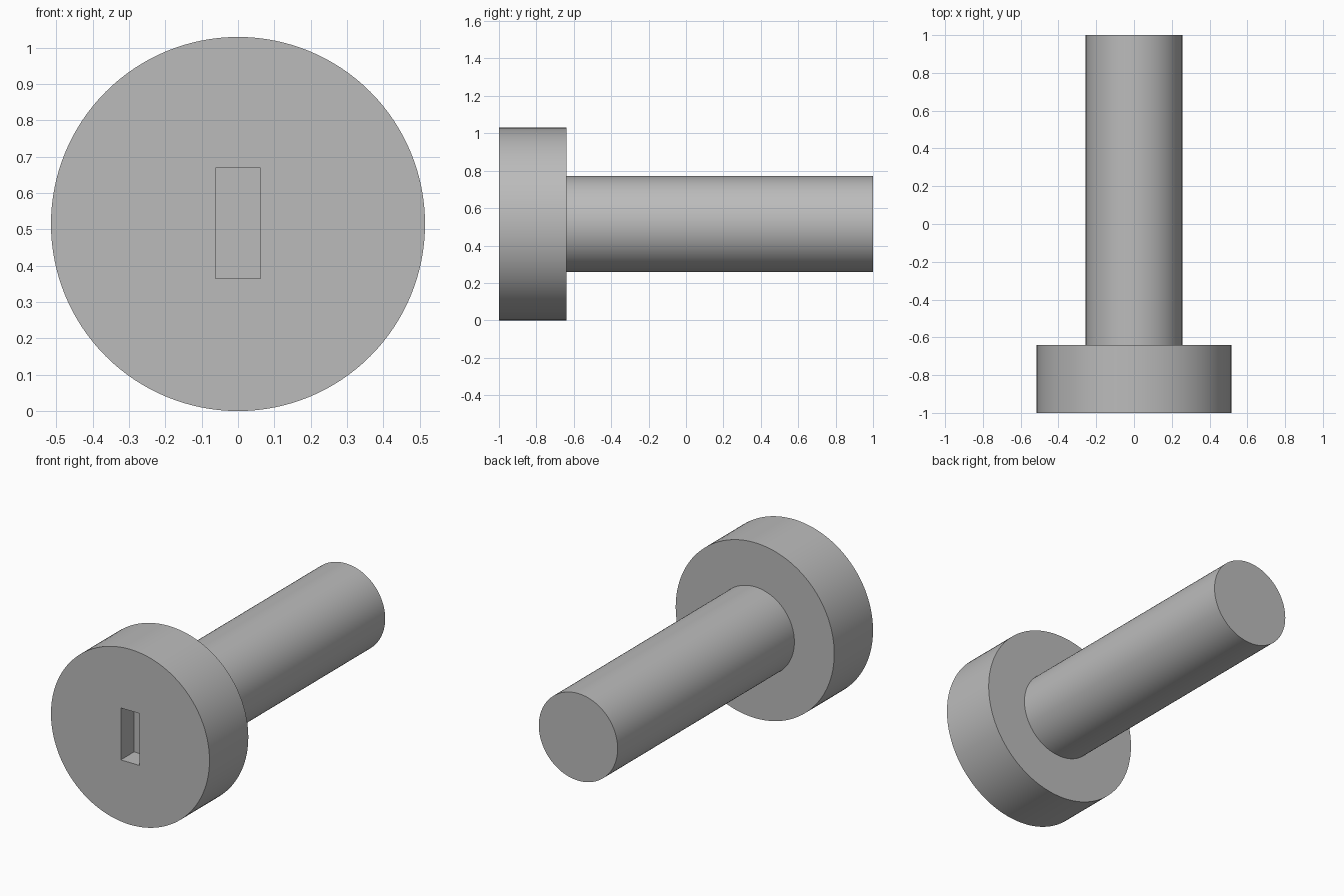
import bpy
import bmesh
from math import radians
from mathutils import Matrix, Vector

cube = bpy.data.objects.get("Cube")
if cube:
    bpy.data.objects.remove(cube, do_unlink=True)

SEGMENTS = 128
AXIS_Z = 0.515
HEAD_RADIUS, SHAFT_RADIUS = 0.515, 0.256
FRONT_Y, SHOULDER_Y, END_Y = -1.0, -0.64, 1.0
SLOT_WIDTH, SLOT_HEIGHT, SLOT_DEPTH = 0.123, 0.305, 0.123

grey = bpy.data.materials.new("plain grey")
grey.use_nodes = True
colour = (0.5, 0.5, 0.5, 1)
grey.diffuse_color = colour
grey.node_tree.nodes["Principled BSDF"].inputs["Base Color"].default_value = colour


def make_object(name, bm):
    bmesh.ops.recalc_face_normals(bm, faces=bm.faces)
    mesh = bpy.data.meshes.new(name)
    bm.to_mesh(mesh)
    bm.free()
    mesh.materials.append(grey)
    obj = bpy.data.objects.new(name, mesh)
    bpy.context.collection.objects.link(obj)
    return obj


# Headed pin: a disc extruded, inset to the shaft and extruded again
bm = bmesh.new()
turn = Matrix.Translation((0, FRONT_Y, AXIS_Z)) @ Matrix.Rotation(radians(90), 4, "X")
bmesh.ops.create_circle(bm, cap_ends=True, radius=HEAD_RADIUS, segments=SEGMENTS, matrix=turn)
front = bm.faces[:]


def extrude(faces, length, keep):
    result = bmesh.ops.extrude_face_region(bm, geom=faces, use_keep_orig=keep)["geom"]
    verts = [g for g in result if isinstance(g, bmesh.types.BMVert)]
    bmesh.ops.translate(bm, verts=verts, vec=(0, length, 0))
    return [g for g in result if isinstance(g, bmesh.types.BMFace)], verts


back, ring = extrude(front, SHOULDER_Y - FRONT_Y, True)
back, ring = extrude(back, 0, False)
centre = Vector((0, SHOULDER_Y, AXIS_Z))
bmesh.ops.scale(bm, verts=ring, vec=Vector.Fill(3, SHAFT_RADIUS / HEAD_RADIUS),
                space=Matrix.Translation(-centre))
extrude(back, END_Y - SHOULDER_Y, False)
pin = make_object("headed_pin", bm)

# Blind rectangular slot in the front of the head
bm = bmesh.new()
size = Matrix.Diagonal((SLOT_WIDTH, 2 * SLOT_DEPTH, SLOT_HEIGHT, 1))
bmesh.ops.create_cube(bm, size=1, matrix=Matrix.Translation((0, FRONT_Y, AXIS_Z + 0.002)) @ size)
cutter = make_object("slot_cutter", bm)
cutter.hide_render = True
cutter.hide_set(True)

slot = pin.modifiers.new("slot", "BOOLEAN")
slot.operation = "DIFFERENCE"
slot.solver = "EXACT"
slot.object = cutter

# Smooth round walls with crisp rims
bpy.ops.object.select_all(action="DESELECT")
pin.select_set(True)
bpy.context.view_layer.objects.active = pin
bpy.ops.object.modifier_apply(modifier=slot.name)
bpy.data.objects.remove(cutter, do_unlink=True)
bpy.ops.object.shade_smooth_by_angle(angle=radians(30))
